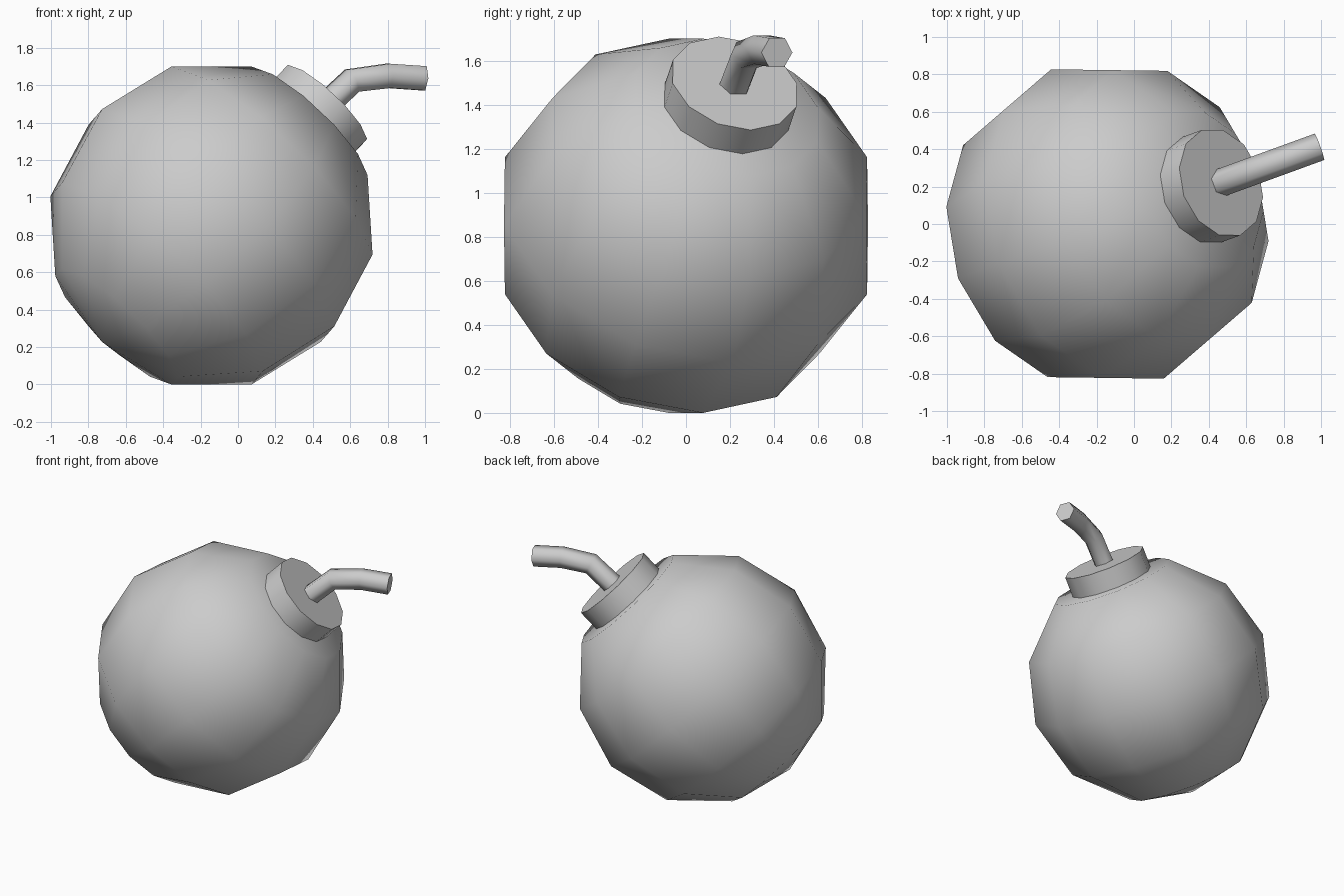
import bpy, bmesh, math
from mathutils import Matrix, Vector

if "Cube" in bpy.data.objects:
    bpy.data.objects.remove(bpy.data.objects["Cube"], do_unlink=True)

CENTRE = Vector((-0.142, 0, 0.85))
RADIUS = 0.88
TURN = Matrix.Rotation(math.radians(20), 4, 'Z')
TILT = Matrix.Rotation(math.radians(45), 4, 'Y')
BODY_FRAME = Matrix.Translation(CENTRE) @ TURN @ TILT

# One plain grey for everything
grey = bpy.data.materials.new("plain grey")
grey.use_nodes = True
grey.diffuse_color = (0.6, 0.6, 0.6, 1)
grey.node_tree.nodes["Principled BSDF"].inputs["Base Color"].default_value = (0.6, 0.6, 0.6, 1)


def add_part(name, bm, frame):
    """Turn a bmesh into a smooth object with sharp rims."""
    bmesh.ops.transform(bm, matrix=frame, verts=bm.verts)
    bmesh.ops.recalc_face_normals(bm, faces=bm.faces)
    mesh = bpy.data.meshes.new(name)
    bm.to_mesh(mesh)
    bm.free()
    mesh.materials.append(grey)
    obj = bpy.data.objects.new(name, mesh)
    bpy.context.collection.objects.link(obj)
    bpy.ops.object.select_all(action='DESELECT')
    obj.select_set(True)
    bpy.context.view_layer.objects.active = obj
    bpy.ops.object.shade_smooth_by_angle(angle=math.radians(65))
    return obj


# Round body, flattened under the cap
bm = bmesh.new()
bmesh.ops.create_uvsphere(bm, u_segments=12, v_segments=6, radius=RADIUS)
ring_height = RADIUS * math.cos(math.radians(30))
pole = max(bm.verts, key=lambda v: v.co.z)
pole.co.z = ring_height
bmesh.ops.dissolve_verts(bm, verts=[pole])
add_part("round_body", bm, BODY_FRAME)

# Short twelve-sided cap
bm = bmesh.new()
cap_base, cap_top = 0.70, 0.915
bmesh.ops.create_cone(bm, cap_ends=True, segments=12, radius1=0.3, radius2=0.3,
                      depth=cap_top - cap_base,
                      matrix=Matrix.Translation((0, 0, (cap_base + cap_top) / 2)))
# Turn so that a corner points straight down the slope
corner = max(bm.verts, key=lambda v: v.co.x).co
spin = Matrix.Rotation(-math.atan2(corner.y, corner.x), 4, 'Z')
add_part("cap", bm, BODY_FRAME @ spin)

# Bent six-sided fuse, swept along a path in the upright plane of the tilt
path = [Vector(p) for p in ((0.58, 0, 0.58), (0.80, 0, 0.775), (1.005, 0, 0.80), (1.207, 0, 0.787))]
bm = bmesh.new()
rings = []
for i, point in enumerate(path):
    before = (point - path[i - 1]).normalized() if i else Vector()
    after = (path[i + 1] - point).normalized() if i + 1 < len(path) else Vector()
    along = (before + after).normalized()
    side = Vector((0, 1, 0))
    up = along.cross(side)
    ring = []
    for k in range(6):
        a = k * math.tau / 6
        ring.append(bm.verts.new(point + 0.075 * (math.cos(a) * side + math.sin(a) * up)))
    rings.append(ring)
for low, high in zip(rings, rings[1:]):
    for k in range(6):
        n = (k + 1) % 6
        bm.faces.new((low[k], low[n], high[n], high[k]))
bm.faces.new(rings[0])
bm.faces.new(rings[-1])
add_part("fuse", bm, Matrix.Translation(CENTRE) @ TURN)
